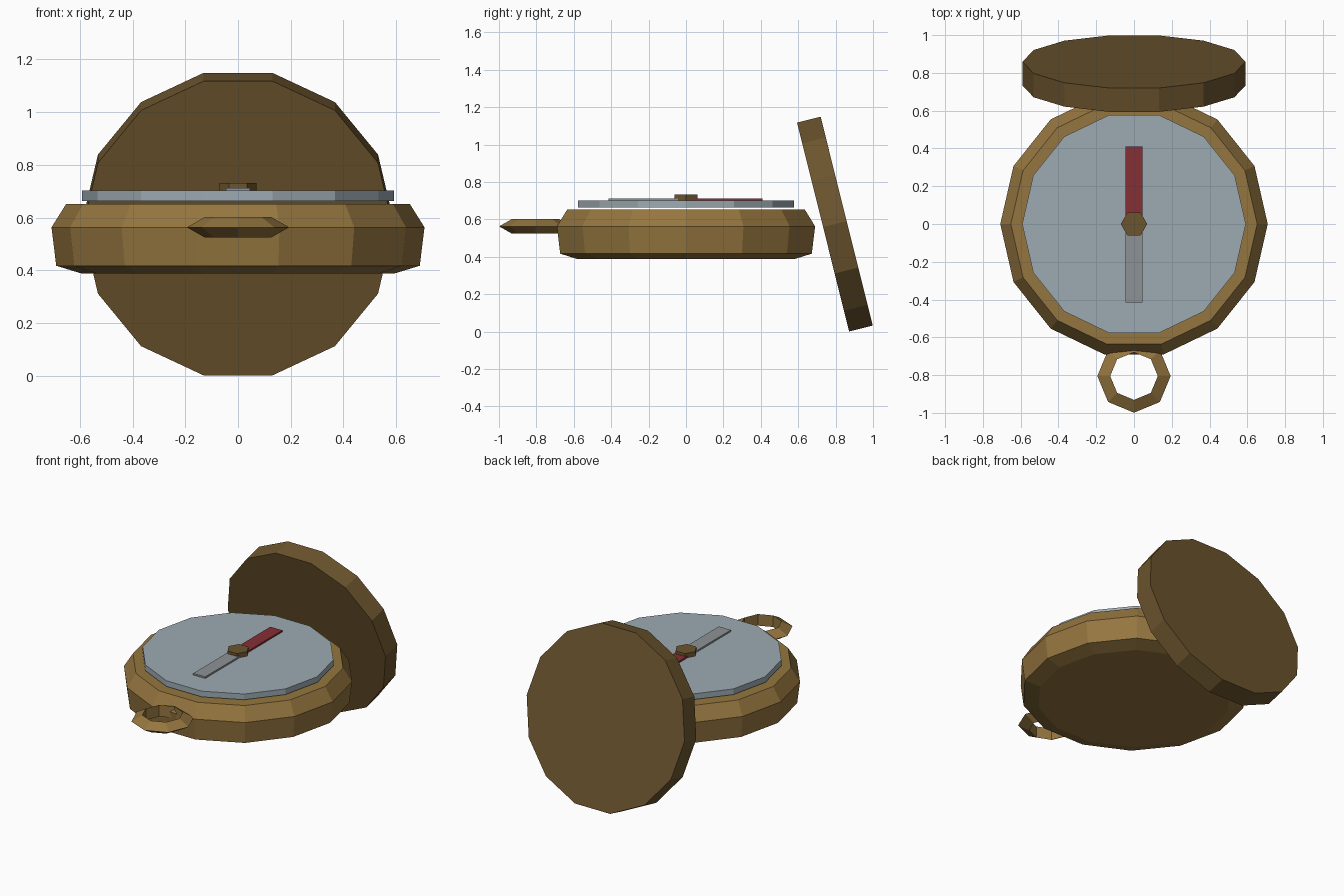
import bpy, bmesh, math

if "Cube" in bpy.data.objects:
    bpy.data.objects.remove(bpy.data.objects["Cube"])


def material(name, rgb):
    m = bpy.data.materials.new(name)
    m.diffuse_color = (*rgb, 1)
    m.use_nodes = True
    m.node_tree.nodes["Principled BSDF"].inputs["Base Color"].default_value = m.diffuse_color
    return m


brass = material("brass", (0.30, 0.18, 0.05))
dark_brass = material("dark_brass", (0.15, 0.09, 0.027))
dial_blue = material("dial_blue", (0.34, 0.41, 0.45))
red = material("red", (0.24, 0.028, 0.034))
silver = material("silver", (0.27, 0.29, 0.30))


def finish(name, bm, mat, loc=(0, 0, 0), rot=(0, 0, 0)):
    bmesh.ops.recalc_face_normals(bm, faces=bm.faces)
    mesh = bpy.data.meshes.new(name)
    bm.to_mesh(mesh)
    bm.free()
    mesh.materials.append(mat)
    ob = bpy.data.objects.new(name, mesh)
    ob.location, ob.rotation_euler = loc, rot
    bpy.context.collection.objects.link(ob)
    return ob


def lathe(name, profile, sides, mat, closed=False, **place):
    """Spin (radius, z) points; cap both ends, or close the profile into a ring."""
    bm = bmesh.new()
    loops = []
    for r, z in profile:
        angles = [2 * math.pi * i / sides for i in range(sides)]
        loops.append([bm.verts.new((r * math.cos(a), r * math.sin(a), z)) for a in angles])
    pairs = list(zip(loops, loops[1:]))
    if closed:
        pairs.append((loops[-1], loops[0]))
    else:
        bm.faces.new(loops[0])
        bm.faces.new(loops[-1])
    for a, b in pairs:
        for i in range(sides):
            j = (i + 1) % sides
            bm.faces.new((a[i], a[j], b[j], b[i]))
    return finish(name, bm, mat, **place)


def box(name, lo, hi, mat):
    bm = bmesh.new()
    bmesh.ops.create_cube(bm, size=1)
    for v in bm.verts:
        v.co = [l + (c + 0.5) * (h - l) for c, l, h in zip(v.co, lo, hi)]
    return finish(name, bm, mat)


# Case body with bevelled top and bottom
lathe("case", [(0.595, 0.388), (0.69, 0.417), (0.708, 0.563), (0.652, 0.652)], 14, brass)

# Dial disc just above the case
lathe("dial", [(0.592, 0.663), (0.592, 0.702)], 14, dial_blue)

# Needle halves and centre hub
box("needle_north", (-0.045, 0, 0.70), (0.045, 0.41, 0.713), red)
box("needle_south", (-0.045, -0.415, 0.70), (0.045, 0, 0.713), silver)
lathe("hub", [(0.07, 0.70), (0.07, 0.732)], 6, dark_brass)

# Open lid leaning at the back
lathe("lid", [(0.59, -0.065), (0.59, 0.065)], 14, dark_brass,
      loc=(0, 0.796, 0.575), rot=(math.radians(-76), 0, 0))

# Hanging ring with triangular section
lathe("ring", [(0.194, 0), (0.126, 0.039), (0.126, -0.039)], 8, brass,
      closed=True, loc=(0, -0.805, 0.563))
